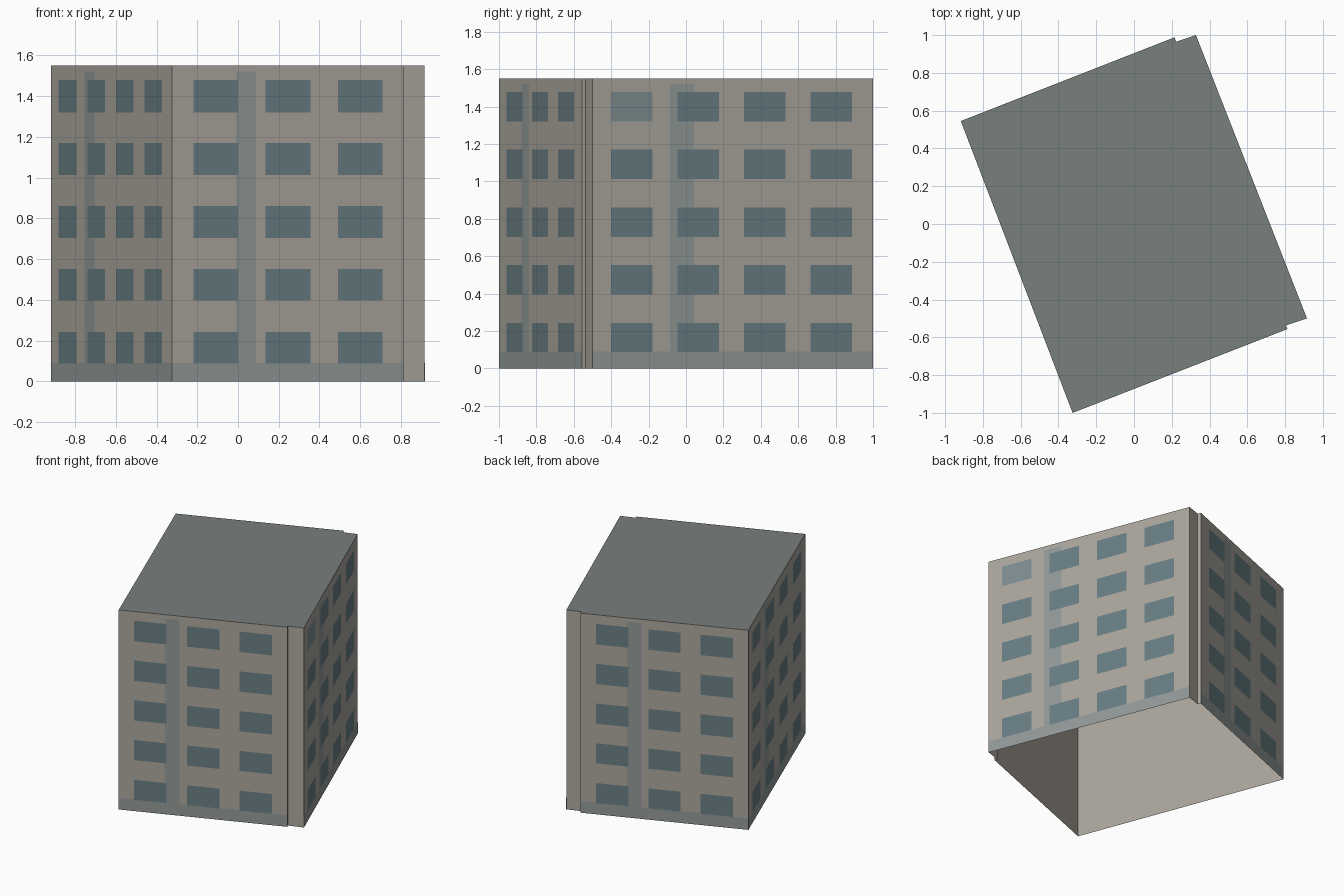
import bpy
from mathutils import Vector

if "Cube" in bpy.data.objects:
    bpy.data.objects.remove(bpy.data.objects["Cube"])

H = 1.55          # building height
BASE = 0.09       # plinth height
Z = Vector((0, 0, 1))


def material(name, rgb):
    m = bpy.data.materials.new(name)
    m.diffuse_color = (*rgb, 1)
    m.use_nodes = True
    m.node_tree.nodes["Principled BSDF"].inputs["Base Color"].default_value = m.diffuse_color
    return m


WALL = material("plaster", (0.41, 0.385, 0.34))
TRIM = material("grey_trim", (0.29, 0.325, 0.315))
GLASS = material("glass", (0.14, 0.21, 0.23))
PALE = material("pale_glass", (0.21, 0.27, 0.285))
ROOF = material("roofing", (0.19, 0.215, 0.205))


def mesh(name, verts, faces, mat):
    me = bpy.data.meshes.new(name)
    me.from_pydata([tuple(v) for v in verts], [], faces)
    me.materials.append(mat)
    ob = bpy.data.objects.new(name, me)
    bpy.context.collection.objects.link(ob)
    return ob


# Footprint, counter-clockwise from the front corner, with two corner notches
front = Vector((-0.325, -1.0, 0))
front_end = Vector((0.813, -0.556, 0))
right = Vector((0.916, -0.500, 0))
back = Vector((0.328, 1.0, 0))
back_start = Vector((0.214, 0.988, 0))
left = Vector((-0.917, 0.545, 0))
plan = [front, front_end, Vector((0.804, -0.537, 0)), right,
        back, Vector((0.224, 0.965, 0)), back_start, left]
n = len(plan)

# Open-bottomed wall shell and flat roof
mesh("walls", plan + [p + Z * H for p in plan],
     [(i, (i + 1) % n, (i + 1) % n + n, i + n) for i in range(n)], WALL)
mesh("roof", [p + Z * H for p in plan], [tuple(range(n))], ROOF)


def panels(name, a, b, rects, lift, mat):
    """Flat rectangles on wall a-b: (start, end) as wall fractions, then z range."""
    out = (b - a).cross(Z).normalized() * lift
    verts, faces = [], []
    for s0, s1, z0, z1 in rects:
        k = len(verts)
        for s, z in ((s0, z0), (s1, z0), (s1, z1), (s0, z1)):
            verts.append(a.lerp(b, s) + Z * z + out)
        faces.append((k, k + 1, k + 2, k + 3))
    mesh(name, verts, faces, mat)


# Each facade: plinth, vertical band, five storeys of windows
# (name, from, to, columns, first start, pitch, width)
facades = [
    ("front", front, front_end, 3, 0.092, 0.312, 0.193),
    ("right", right, back, 4, 0.066, 0.237, 0.147),
    ("back", back_start, left, 3, 0.092, 0.312, 0.193),
    ("left", left, front, 4, 0.066, 0.237, 0.147),
]
for name, a, b, cols, start, pitch, width in facades:
    panels(name + "_plinth", a, b, [(0, 1, 0, BASE)], 0.001, TRIM)
    panels(name + "_band", a, b, [(0.276, 0.362, BASE, 1.52)], 0.001, TRIM)
    windows = [(start + c * pitch, start + c * pitch + width,
                0.088 + f * 0.308, 0.243 + f * 0.309)
               for c in range(cols) for f in range(5)]
    if name == "right":
        # The top left window on this side is paler
        panels("pale_window", a, b, [windows.pop(4)], 0.002, PALE)
    panels(name + "_windows", a, b, windows, 0.002, GLASS)
